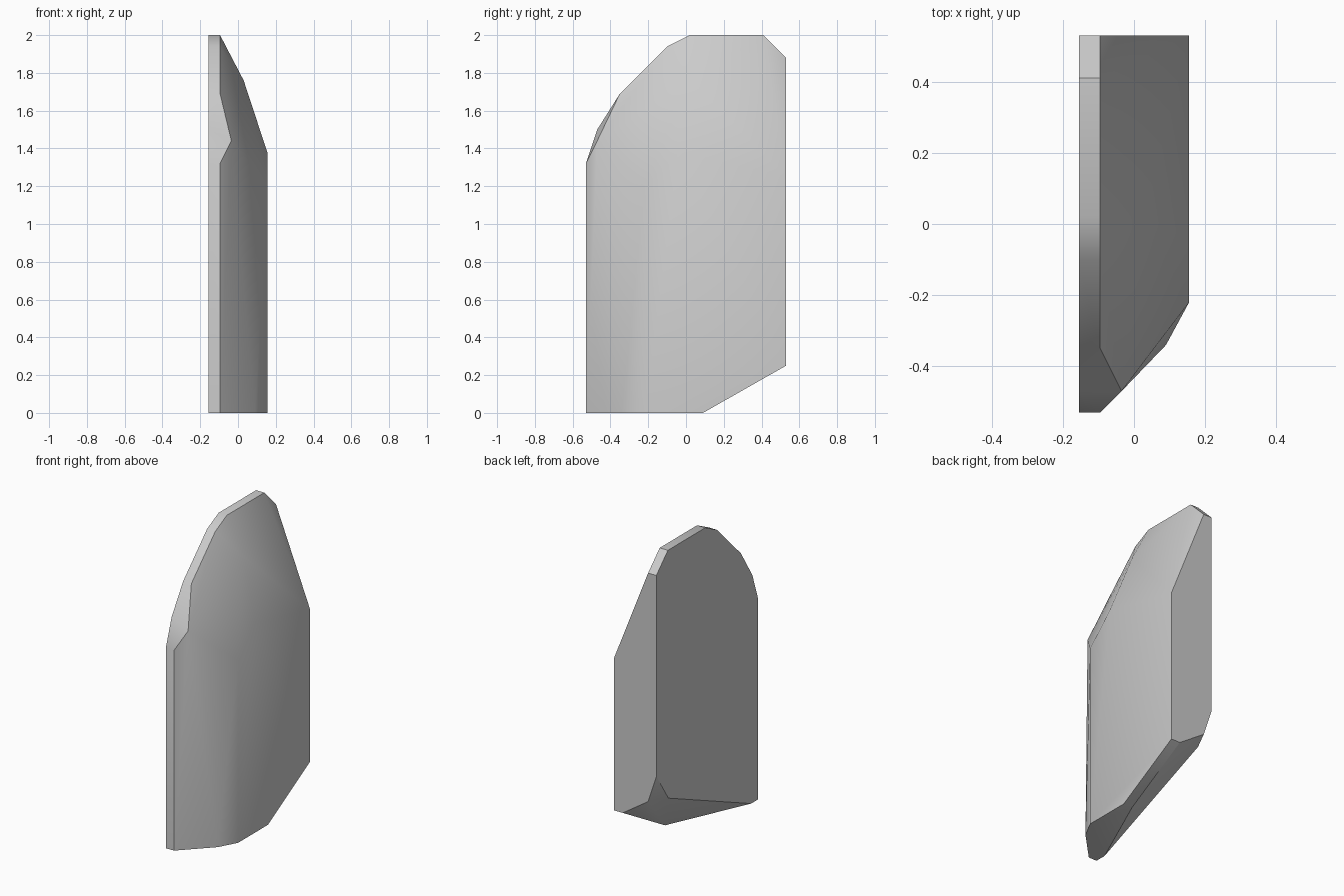
import bpy
import bmesh
from math import radians

# Remove the default object if the scene has it
default = bpy.data.objects.get("Cube")
if default:
    bpy.data.objects.remove(default, do_unlink=True)


def make_material(name, colour):
    mat = bpy.data.materials.new(name)
    mat.use_nodes = True
    mat.diffuse_color = colour
    mat.node_tree.nodes["Principled BSDF"].inputs["Base Color"].default_value = colour
    return mat


def at_x(x, profile):
    """Place a (y, z) profile in the plane of the given x."""
    return [(x, y, z) for y, z in profile]


# Three planes across the thickness: flat back plate, rim, outer face
FLAT, RIM, FACE = -.155, -.095, .155
FRONT, BACK = -.53, .53

# Rounded arch shared by the flat plate and the rim
arch = [(-.35, 1.69), (-.1, 1.94), (.02, 2), (.41, 2), (BACK, 1.88)]
front_edge = [(FRONT, 0), (FRONT, 1.32)]

# Flat side, with its lower back corner cut away
flat_side = front_edge + [(-.47, 1.5)] + arch + [(BACK, .555), (.405, .365), (-.457, 0)]
# Rim step, running into the bevelled front
rim = front_edge + arch + [(BACK, .374)]
# Outer face, with sloped underside and peaked upper edge
outer_face = [(-.22, 0), (-.22, 1.2), (-.04, 1.38), (BACK, 1.25), (BACK, .25), (.09, 0)]
# Bevel corners between rim and outer face
bevel_corners = [(-.035, -.47, 1.44), (.09, -.34, 0), (.03, .02, 1.76),
                 (.09, .09, 0), (.09, BACK, .25)]

points = at_x(FLAT, flat_side) + at_x(RIM, rim) + at_x(FACE, outer_face) + bevel_corners

# Skin the profiles into one faceted solid
bm = bmesh.new()
for point in points:
    bm.verts.new(point)
bmesh.ops.convex_hull(bm, input=bm.verts[:])
loose = [v for v in bm.verts if not v.link_faces]
bmesh.ops.delete(bm, geom=loose, context="VERTS")
bmesh.ops.dissolve_limit(bm, angle_limit=radians(1), verts=bm.verts[:], edges=bm.edges[:])
bmesh.ops.recalc_face_normals(bm, faces=bm.faces[:])

mesh = bpy.data.meshes.new("faceted_panel")
bm.to_mesh(mesh)
bm.free()
mesh.materials.append(make_material("plain grey", (.6, .6, .6, 1)))

panel = bpy.data.objects.new("faceted_panel", mesh)
bpy.context.collection.objects.link(panel)

# Soft facets, crisp outer edges
bpy.ops.object.select_all(action="DESELECT")
panel.select_set(True)
bpy.context.view_layer.objects.active = panel
bpy.ops.object.shade_smooth_by_angle(angle=radians(30))
